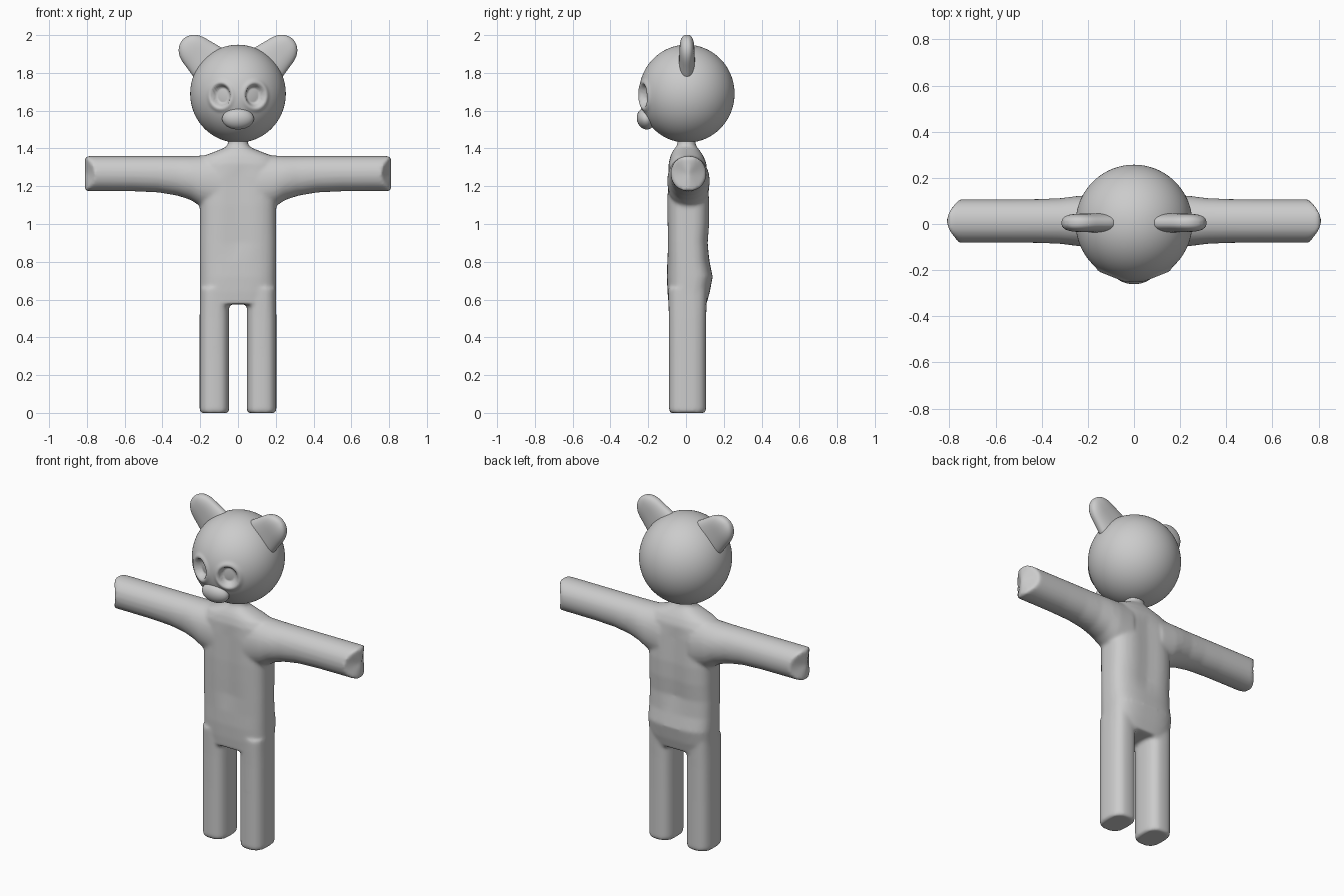
import bpy, bmesh, math
from mathutils import Vector

if "Cube" in bpy.data.objects:
    bpy.data.objects.remove(bpy.data.objects["Cube"])

X, Y, Z = Vector((1, 0, 0)), Vector((0, 1, 0)), Vector((0, 0, 1))


def ring(c, u, v, hu, hv, power=2.0, n=40):
    """Superellipse section centred on c in the plane of u and v."""
    pts = []
    for i in range(n):
        a = 2 * math.pi * i / n
        p = math.copysign(abs(math.cos(a)) ** (2 / power), math.cos(a))
        q = math.copysign(abs(math.sin(a)) ** (2 / power), math.sin(a))
        pts.append(Vector(c) + u * hu * p + v * hv * q)
    return pts


def loft(name, rings, side=1):
    """Skin a list of rings with capped ends; side=-1 mirrors in x."""
    bm = bmesh.new()
    rows = [[bm.verts.new((p.x * side, p.y, p.z)) for p in r] for r in rings]
    n = len(rows[0])
    for a, b in zip(rows, rows[1:]):
        for i in range(n):
            bm.faces.new((a[i], a[(i + 1) % n], b[(i + 1) % n], b[i]))
    # fan caps, so curved ends stay clean
    for r in (rows[0], rows[-1]):
        mid = bm.verts.new(sum((v.co for v in r), Vector()) / n)
        if name == "arm" and r is rows[-1]:
            mid.co.x = 0.812 * side
        for i in range(n):
            bm.faces.new((r[i], r[(i + 1) % n], mid))
    bmesh.ops.recalc_face_normals(bm, faces=bm.faces)
    return finish(name, bm)


def finish(name, bm):
    me = bpy.data.meshes.new(name)
    bm.to_mesh(me)
    bm.free()
    me.shade_smooth()
    ob = bpy.data.objects.new(name, me)
    bpy.context.collection.objects.link(ob)
    return ob


# Torso: z, half width, y centre, half depth
torso_sections = [
    (0.575, 0.197, 0.008, 0.10), (0.64, 0.201, 0.014, 0.112),
    (0.72, 0.202, 0.020, 0.121), (0.80, 0.202, 0.013, 0.112),
    (0.90, 0.202, 0.010, 0.110), (1.00, 0.202, 0.013, 0.115),
    (1.10, 0.202, 0.013, 0.116), (1.25, 0.202, 0.010, 0.110),
    (1.32, 0.202, 0.008, 0.100), (1.358, 0.190, 0.005, 0.088),
    (1.382, 0.125, 0.003, 0.075), (1.405, 0.068, 0.002, 0.058),
    (1.42, 0.053, 0.002, 0.048), (1.47, 0.053, 0.002, 0.048)]
rings = [ring((0, y, z), X, Y, hx, hy, 3.0 if z < 1.35 else 2.3, 64)
         for z, hx, y, hy in torso_sections]
torso = loft("body", rings)
# Shallow groove down the middle of the torso
for v in torso.data.vertices:
    if 0.85 < v.co.z < 1.28:
        v.co.y *= 1 - 0.09 * math.exp(-(v.co.x / 0.07) ** 2)

# Arms: x, z bottom, z top, half depth
arm_sections = [(0.10, 1.05, 1.372, 0.11), (0.20, 1.095, 1.362, 0.112),
                (0.25, 1.127, 1.36, 0.108), (0.32, 1.150, 1.36, 0.099),
                (0.42, 1.167, 1.36, 0.095), (0.55, 1.173, 1.36, 0.094),
                (0.70, 1.174, 1.36, 0.094), (0.81, 1.174, 1.36, 0.094)]
parts = [torso]
for side in (-1, 1):
    rings = [ring((x, 0.013, (a + b) / 2), Y, Z, h, (b - a) / 2, 2.1)
             for x, a, b, h in arm_sections]
    # hand end curves back towards the front and rear
    for p in rings[-1]:
        p.x -= 0.05 * ((p.y - 0.013) / 0.094) ** 2
    parts.append(loft("arm", rings, side))
    # Legs
    rings = [ring((0.125, 0.008, z), X, Y, h, d, 2.7)
             for z, h, d in ((0, 0.072, 0.092), (0.012, 0.078, 0.098),
                             (0.3, 0.078, 0.098), (0.5, 0.078, 0.099),
                             (0.66, 0.076, 0.102))]
    parts.append(loft("leg", rings, side))

# Fuse torso, arms and legs into one soft skin
bpy.ops.object.select_all(action='DESELECT')
for p in parts:
    p.select_set(True)
bpy.context.view_layer.objects.active = torso
bpy.ops.object.join()
remesh = torso.modifiers.new("fuse", 'REMESH')
remesh.mode = 'VOXEL'
remesh.voxel_size = 0.01
remesh.use_smooth_shade = True
soft = torso.modifiers.new("soften", 'SMOOTH')
soft.factor = 0.5
soft.iterations = 6

# Head: ball with two rimmed oval eye sockets
bm = bmesh.new()
bmesh.ops.create_uvsphere(bm, u_segments=180, v_segments=120, radius=1)
for v in bm.verts:
    n = v.co.copy()
    p = Vector((n.x * 0.253, n.y * 0.253, n.z * 0.259))
    if n.y < 0:
        d = math.hypot((abs(p.x) - 0.091) / 0.05, (p.z + 0.01) / 0.06)
        t = min(max((1.05 - d) / 0.28, 0), 1)
        p -= n * 0.034 * t * t * (3 - 2 * t)
        p += n * 0.006 * math.exp(-((d - 1.2) / 0.22) ** 2)
    v.co = p + Vector((0, 0.004, 1.69))
finish("head", bm)

# Nose
bm = bmesh.new()
bmesh.ops.create_uvsphere(bm, u_segments=48, v_segments=32, radius=1)
nose = finish("nose", bm)
nose.scale = (0.084, 0.048, 0.057)
nose.location = (0, -0.212, 1.557)
nose.rotation_euler.x = math.radians(15)

# Ears: distance along axis, half width, half thickness
ear_sections = [(-0.05, 0.115, 0.045), (0, 0.105, 0.042), (0.05, 0.094, 0.04),
                (0.09, 0.087, 0.04), (0.125, 0.073, 0.037),
                (0.152, 0.047, 0.028), (0.164, 0.015, 0.012)]
axis, across = Vector((0.74, 0, 0.67)), Vector((0.67, 0, -0.74))
for side, label in ((-1, "right_ear"), (1, "left_ear")):
    rings = [ring(Vector((0.172, 0.005, 1.865)) + axis * t, across, Y, w, h, 2.4, 32)
             for t, w, h in ear_sections]
    ear = loft(label, rings, side)
    ear.modifiers.new("smooth", 'SUBSURF').levels = 2
    ear.modifiers["smooth"].render_levels = 2
